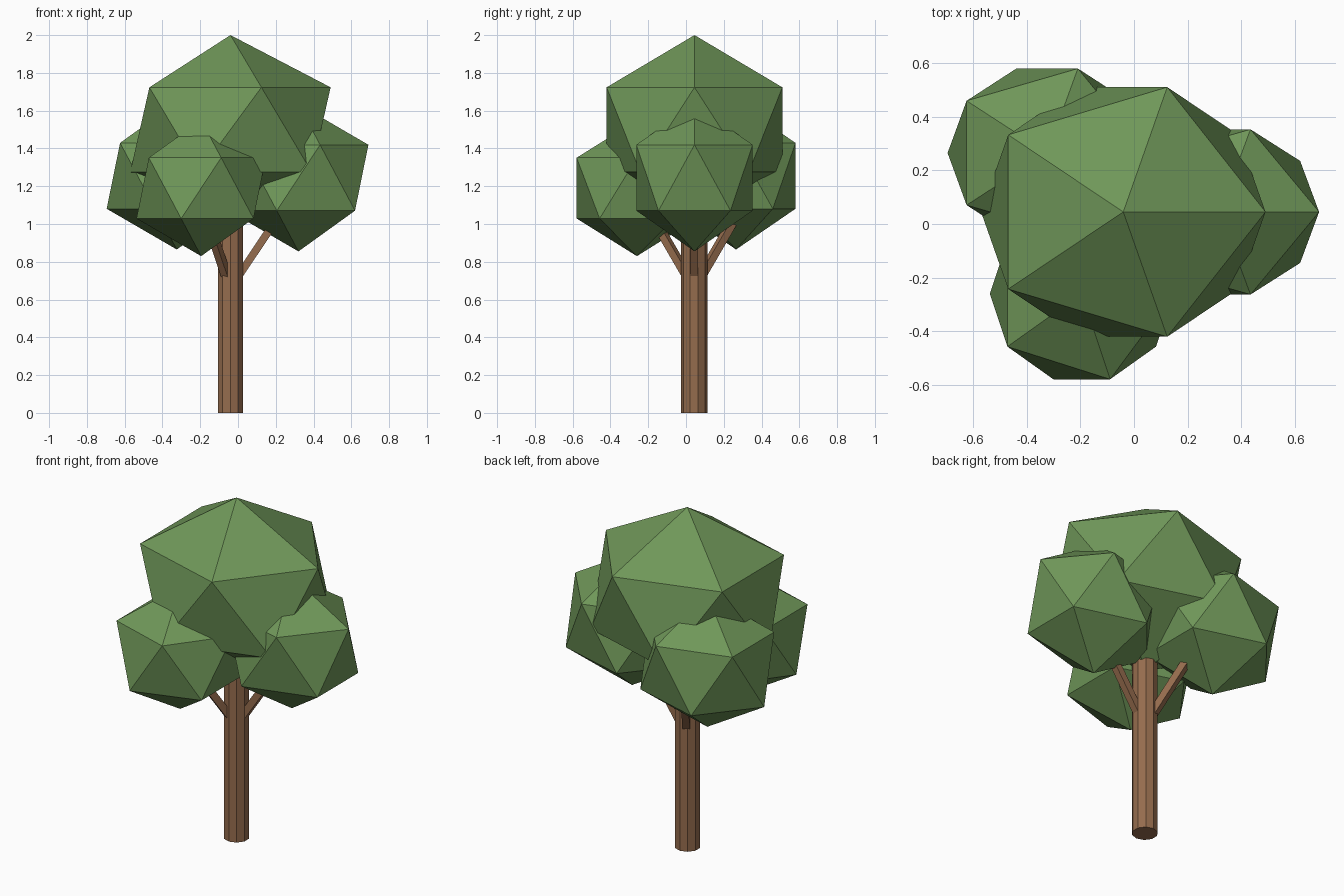
import bpy
from math import atan, cos, sin, radians, sqrt, pi
from mathutils import Vector, Matrix

if "Cube" in bpy.data.objects:
    bpy.data.objects.remove(bpy.data.objects["Cube"])


def material(name, color):
    mat = bpy.data.materials.new(name)
    mat.diffuse_color = (*color, 1)
    mat.use_nodes = True
    mat.node_tree.nodes["Principled BSDF"].inputs["Base Color"].default_value = mat.diffuse_color
    return mat


leaf = material("leaf_green", (0.16, 0.31, 0.10))
bark = material("bark_brown", (0.30, 0.15, 0.075))
AXIS = Vector((-0.04, 0.043, 0))


def finish(name, mat):
    ob = bpy.context.object
    ob.name = name
    ob.data.materials.append(mat)
    return ob


# Foliage clumps: stretched 20-sided icospheres (centre, radii)
clumps = {
    "foliage_crown": ((-0.04, 0.045, 1.50), (0.593, 0.547, 0.50)),
    "foliage_right": ((0.32, 0.045, 1.245), (0.414, 0.362, 0.39)),
    "foliage_front_left": ((-0.195, -0.26, 1.19), (0.383, 0.375, 0.36)),
    "foliage_back_left": ((-0.324, 0.265, 1.255), (0.415, 0.37, 0.39)),
}
for name, (centre, radii) in clumps.items():
    bpy.ops.mesh.primitive_ico_sphere_add(subdivisions=1, radius=1, location=centre)
    finish(name, leaf).scale = radii

# Ten-sided trunk, ending inside the crown
bpy.ops.mesh.primitive_cylinder_add(vertices=10, radius=0.07, depth=1.08,
                                    location=AXIS + Vector((0, 0, 0.54)))
finish("trunk", bark)

# Three square branches leaning out from the trunk into the lower clumps
SLOPE = 0.67
for name, angle in (("branch_right", 0), ("branch_back_left", 120), ("branch_front_left", 240)):
    a = radians(angle)
    out = Vector((cos(a), sin(a), 0))
    start = AXIS + out * 0.03 + Vector((0, 0, 0.66 + 0.03 / SLOPE))
    end = AXIS + out * 0.28 + Vector((0, 0, 0.66 + 0.28 / SLOPE))
    bpy.ops.mesh.primitive_cube_add(size=1)
    ob = finish(name, bark)
    ob.matrix_world = (Matrix.Translation((start + end) / 2)
                       @ Matrix.Rotation(a, 4, 'Z')
                       @ Matrix.Rotation(atan(SLOPE), 4, 'Y')
                       @ Matrix.Diagonal((0.04, 0.04, (end - start).length, 1)))
